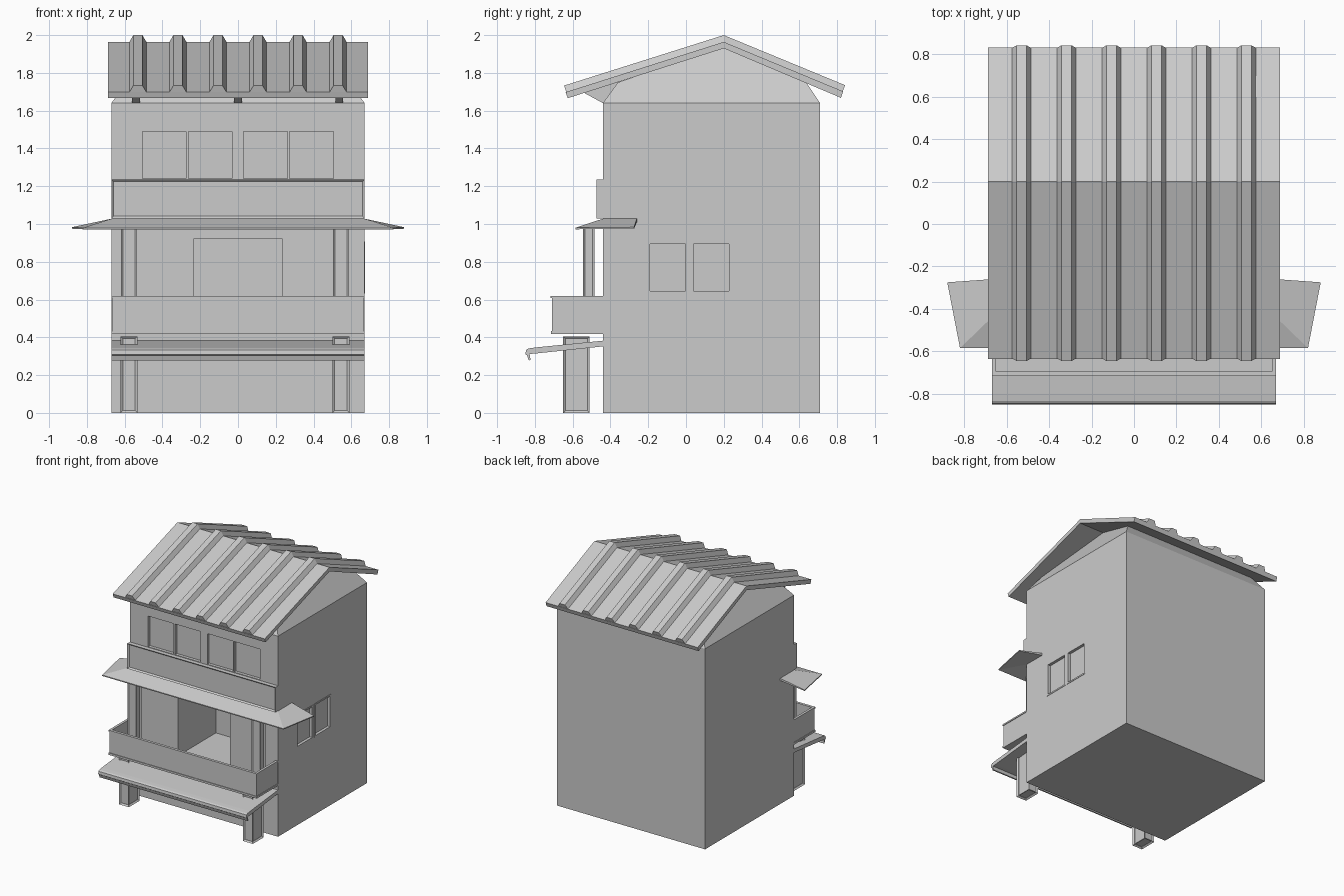
import bpy, bmesh

if "Cube" in bpy.data.objects:
    bpy.data.objects.remove(bpy.data.objects["Cube"])


def finish(name, bm):
    bmesh.ops.recalc_face_normals(bm, faces=bm.faces[:])
    me = bpy.data.meshes.new(name)
    bm.to_mesh(me)
    bm.free()
    ob = bpy.data.objects.new(name, me)
    bpy.context.collection.objects.link(ob)
    return ob


def loft(name, rings):
    """Skin a list of equal closed rings and cap both ends."""
    bm = bmesh.new()
    vs = [[bm.verts.new(p) for p in r] for r in rings]
    n = len(vs[0])
    for a, b in zip(vs, vs[1:]):
        for i in range(n):
            j = (i + 1) % n
            bm.faces.new((a[i], a[j], b[j], b[i]))
    bm.faces.new(vs[0])
    bm.faces.new(vs[-1])
    return finish(name, bm)


def extrude_x(name, profile, x0, x1):
    return loft(name, [[(x, y, z) for y, z in profile] for x in (x0, x1)])


def add_box(bm, x, y, z):
    m = bmesh.ops.create_cube(bm, size=1)["verts"]
    for v in m:
        v.co = [lo_hi[0] if c < 0 else lo_hi[1]
                for c, lo_hi in zip(v.co, (x, y, z))]


def box(name, x, y, z, inset=0, depth=0, axes=""):
    """Box; faces along the given axes get a sunken panel."""
    bm = bmesh.new()
    add_box(bm, x, y, z)
    bm.normal_update()
    picks = [f for f in bm.faces for a in axes if abs(f.normal["xyz".index(a)]) > .9]
    if picks:
        bmesh.ops.inset_individual(bm, faces=picks, thickness=inset, depth=-depth)
    return finish(name, bm)


def boxes(name, spans):
    bm = bmesh.new()
    for s in spans:
        add_box(bm, *s)
    return finish(name, bm)


def cut(target, spans):
    cutter = boxes("cutter", spans)
    cutter.hide_render = True
    mod = target.modifiers.new("cut", "BOOLEAN")
    mod.operation = "DIFFERENCE"
    mod.solver = "EXACT"
    mod.object = cutter
    bpy.context.view_layer.objects.active = target
    bpy.ops.object.modifier_apply(modifier=mod.name)
    bpy.data.objects.remove(cutter)


W, F, B, H = .67, -.44, .71, 1.64

# House body with the door recess and shallow window openings
body = box("house_body", (-W, W), (F, B), (0, H))
front_panes = [(-.505, -.275), (-.262, -.033), (.03, .262), (.273, .505)]
side_panes = [(-.19, -.002), (.04, .228)]
openings = [((-.235, .235), (F - .1, .05), (.42, .92))]
openings += [(p, (F - .1, F + .025), (1.24, 1.49)) for p in front_panes]
openings += [((W - .02, W + .1), p, (.645, .895)) for p in side_panes]
cut(body, openings)

# Thin frames around the side window panes
for i, (a, b) in enumerate(side_panes):
    t, x, z = .012, (W - .015, W + .003), (.633, .907)
    boxes(f"side_window_frame_{i}", [
        (x, (a - t, a), z), (x, (b, b + t), z),
        (x, (a, b), (.633, .645)), (x, (a, b), (.895, .907))])

# Tapering attic under the roof
attic = [(F, H), (-.36, 1.75), (.2, 1.935), (.63, 1.76), (B, H)]
loft("attic", [[(s * (W - .7 * (z - H)), y, z) for y, z in attic] for s in (-1, 1)])

# Eave brackets
for i, x in enumerate((-.54, 0, .535)):
    extrude_x(f"eave_bracket_{i}", [(F, H), (-.55, 1.70), (-.34, 1.765)], x - .02, x + .02)

# Roof sheet and its raised ribs
extrude_x("roof_sheet", [(-.637, 1.698), (.2, 1.964), (.832, 1.702),
                         (.82, 1.668), (.2, 1.93), (-.626, 1.666)], -.688, .688)
stations = [(-.63, 1.685, -.645, 1.733), (.2, 1.95, .2, 2.0), (.825, 1.688, .842, 1.735)]
for i in range(6):
    x = -.53 + .212 * i
    loft(f"roof_rib_{i}", [[(x - .053, y, z), (x - .024, ty, tz),
                            (x + .024, ty, tz), (x + .053, y, z)]
                           for y, z, ty, tz in stations])

# Panelled fascia board between the floors
box("fascia_board", (-W, W), (-.475, F), (1.03, 1.235), .016, .012, "y")

# Canopy wrapping round the front corners
outer = [(-.88, -.275, .975), (-.82, -.585, .972), (.82, -.585, .972), (.88, -.275, .975)]
inner = [(-W, -.26, 1.028), (-W, F, 1.028), (W, F, 1.028), (W, -.26, 1.028)]
lower = [(x, y, z - .018) for x, y, z in inner]
top = [(x, y, z + .008) for x, y, z in outer]
loft("canopy", [[inner[i], top[i], outer[i], lower[i]] for i in range(4)])

# Columns, two storeys
for side, x in (("left", -.577), ("right", .545)):
    box(f"upper_column_{side}", (x - .042, x + .042), (-.545, -.485), (.42, .985),
        .014, .008, "xy")
    box(f"lower_column_{side}", (x - .045, x + .045), (-.65, -.51), (0, .405),
        .014, .012, "xyz")

# Balcony: floor, parapet walls and thin cap rail
boxes("balcony_floor", [((-W, W), (-.715, F), (.417, .433))])
boxes("balcony_parapet", [
    ((-.665, .665), (-.71, -.698), (.433, .61)),
    ((-.665, -.653), (-.698, F), (.433, .61)),
    ((.653, .665), (-.698, F), (.433, .61))])
boxes("balcony_rail", [
    ((-W, W), (-.717, -.695), (.608, .62)),
    ((-W, -.65), (-.695, F), (.608, .62)),
    ((.65, W), (-.695, F), (.608, .62))])

# Lower awning with a curled front lip
awning = [(F, .382), (-.80, .346), (-.835, .341), (-.847, .333), (-.85, .31), (-.842, .305),
          (-.832, .278), (-.823, .28), (-.828, .312), (-.80, .314), (F, .352)]
extrude_x("lower_awning", awning, -W, W)
